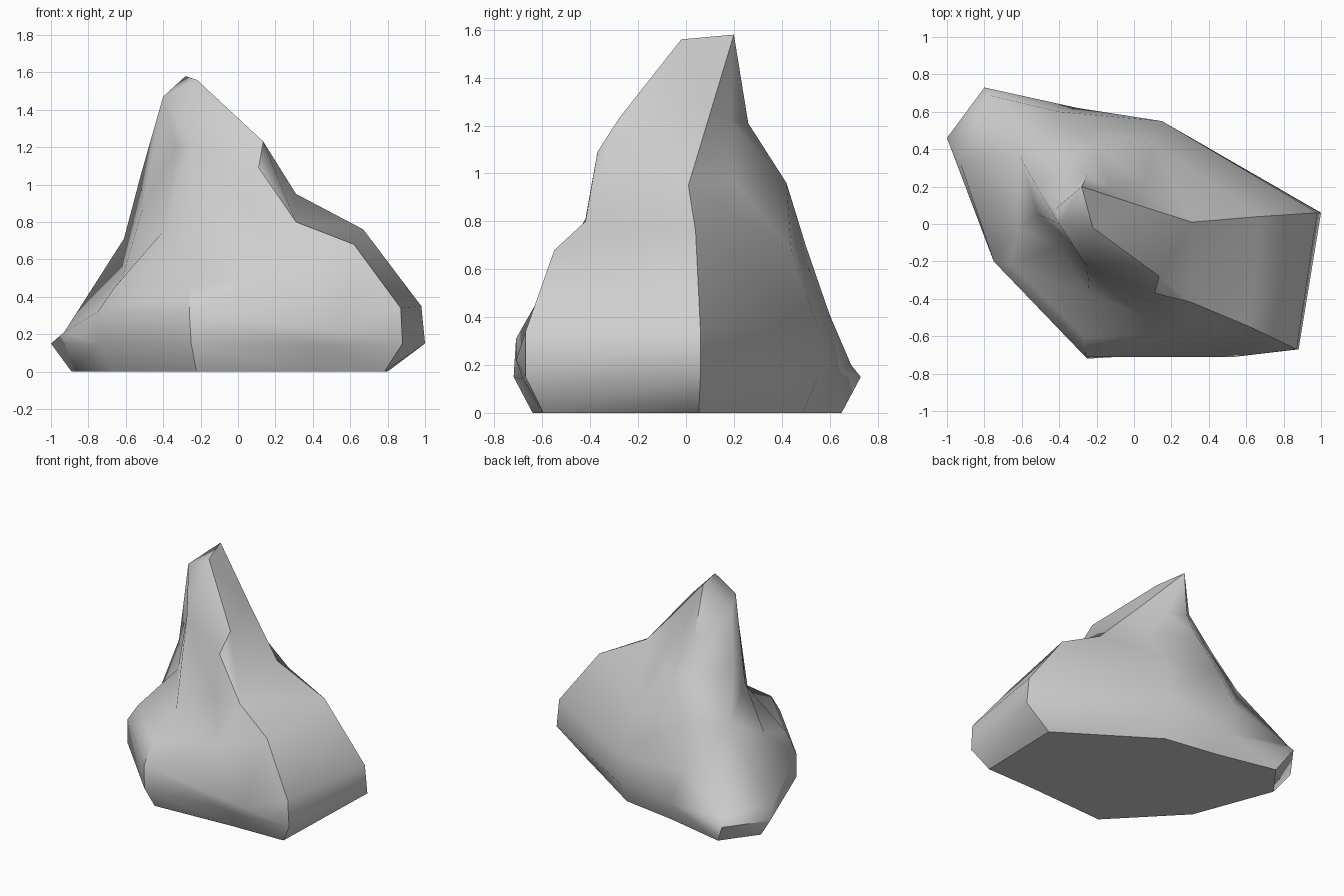
import bpy, bmesh

if "Cube" in bpy.data.objects:
    bpy.data.objects.remove(bpy.data.objects["Cube"])

# Each ring has 9 corners: back-left, left, front-left, front, front-mid,
# front-right, right, back-right, back
SKIRT = [(-.8, .73, .15), (-1, .46, .15), (-.75, -.2, .15), (-.25, -.72, .15),
         (.43, -.68, .14), (.88, -.67, .15), (1, .06, .15), (.15, .55, .15), (-.3, .62, .15)]
SHOULDER = [(-.78, .69, .2), (-.93, .33, .21), (-.75, -.2, .32), (-.26, -.71, .31),
            (.54, -.71, .22), (.87, -.67, .34), (.98, .06, .35), (.15, .55, .36), (-.4, .6, .41)]
WAIST = [(-.61, .36, .71), (-.62, -.02, .5), (-.66, -.21, .45), (-.26, -.61, .45),
         (.25, -.58, .54), (.62, -.55, .68), (.67, .04, .76), (.1, .44, .68), (-.32, .5, .7)]
NECK = [(-.52, .2, 1.05), (-.51, .05, .87), (-.4, -.12, .75), (-.24, -.37, .58),
        (.1, -.42, .81), (.31, -.42, .8), (.31, .01, .95), (.06, .21, .96), (-.2, .42, .96)]
CROWN = [(-.42, .08, 1.36), (-.4, 0, 1.47), (-.33, -.1, 1.2), (-.25, -.23, 1.22),
         (.11, -.37, 1.09), (.135, -.28, 1.23), (.01, .105, 1.265), (-.13, .19, 1.22),
         (-.25, .26, 1.21)]
# Foot tucks inwards under the skirt
FOOT = [(min(x * .89, .8), y * .89, 0) for x, y, z in SKIRT]
# Tip is a small facet shared by all columns
PEAK, RIDGE, SIDE = (-.28, .2, 1.58), (-.22, -.02, 1.56), CROWN[1]
TIP = [PEAK, SIDE, SIDE, RIDGE, RIDGE, RIDGE, PEAK, PEAK, PEAK]

# Skin the rings into one closed boulder
bm = bmesh.new()
tip = {p: bm.verts.new(p) for p in (PEAK, RIDGE, SIDE)}
rings = [[tip.get(p) or bm.verts.new(p) for p in ring]
         for ring in (FOOT, SKIRT, SHOULDER, WAIST, NECK, CROWN)]
rings.append([tip[p] for p in TIP])
count = len(SKIRT)
for low, high in zip(rings, rings[1:]):
    for i in range(count):
        j = (i + 1) % count
        corners = list(dict.fromkeys((low[i], low[j], high[j], high[i])))
        if len(corners) > 2:
            bm.faces.new(corners)
bm.faces.new(rings[0][::-1])
bm.faces.new([tip[p] for p in (SIDE, RIDGE, PEAK)])
bmesh.ops.triangulate(bm, faces=[f for f in bm.faces if len(f.verts) == 4],
                      quad_method='SHORT_EDGE')
bmesh.ops.recalc_face_normals(bm, faces=bm.faces)

# Crisp edges: foot outline, front-right ridge, right ridge and front crease
ridge = [r[5] for r in rings[:5]] + [rings[5][4], rings[5][5], rings[6][5]]
paths = [rings[0] + rings[0][:1], ridge, [r[6] for r in rings], [r[3] for r in rings[:4]]]
crisp = [{a, b} for path in paths for a, b in zip(path, path[1:])]
bm.edges.index_update()
marked = [e.index for e in bm.edges if set(e.verts) in crisp]

mesh = bpy.data.meshes.new("rock")
bm.to_mesh(mesh)
bm.free()
rock = bpy.data.objects.new("rock", mesh)
bpy.context.collection.objects.link(rock)

# One stone grey, smooth elsewhere
stone = bpy.data.materials.new("stone grey")
stone.diffuse_color = (0.62, 0.62, 0.62, 1)
stone.use_nodes = True
stone.node_tree.nodes["Principled BSDF"].inputs["Base Color"].default_value = stone.diffuse_color
mesh.materials.append(stone)
bpy.context.view_layer.objects.active = rock
rock.select_set(True)
bpy.ops.object.shade_smooth_by_angle(angle=1.0)
for i in marked:
    mesh.edges[i].use_edge_sharp = True
